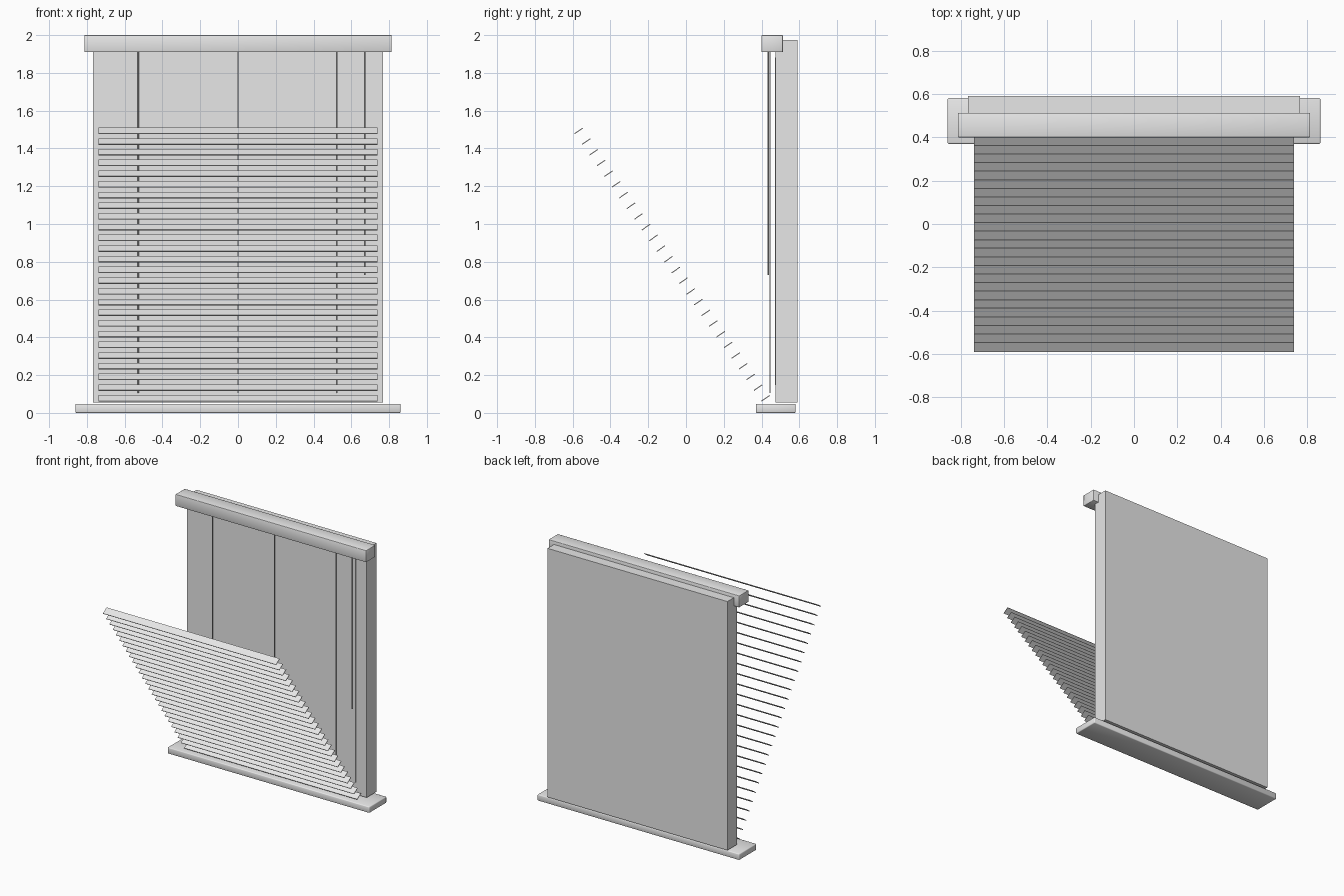
import bpy, bmesh, math
from mathutils import Matrix, Vector

cube = bpy.data.objects.get("Cube")
if cube:
    bpy.data.objects.remove(cube, do_unlink=True)

light_grey = bpy.data.materials.new("light_grey")
light_grey.use_nodes = True
GREY = (0.8, 0.8, 0.8, 1)
light_grey.diffuse_color = GREY
light_grey.node_tree.nodes["Principled BSDF"].inputs["Base Color"].default_value = GREY


def finish(name, bm, smooth=False):
    for f in bm.faces:
        f.smooth = smooth
    mesh = bpy.data.meshes.new(name)
    bm.to_mesh(mesh)
    bm.free()
    mesh.materials.append(light_grey)
    obj = bpy.data.objects.new(name, mesh)
    bpy.context.collection.objects.link(obj)
    return obj


def add_box(bm, center, size, tilt=0.0):
    matrix = (Matrix.Translation(center) @ Matrix.Rotation(tilt, 4, 'X')
              @ Matrix.Diagonal((*size, 1)))
    bmesh.ops.create_cube(bm, size=1, matrix=matrix)


def block(name, x, y, z, radius=0.0):
    """Box between (min, max) ranges, with softly shaded rounded edges if a radius is given."""
    bm = bmesh.new()
    add_box(bm, [sum(r) / 2 for r in (x, y, z)], [r[1] - r[0] for r in (x, y, z)])
    obj = finish(name, bm, smooth=radius > 0)
    if radius:
        mod = obj.modifiers.new("rounding", 'BEVEL')
        mod.width = radius
        mod.segments = 2


def rod(name, x, y, bottom, top, radius):
    bm = bmesh.new()
    bmesh.ops.create_cone(bm, cap_ends=True, segments=8, radius1=radius, radius2=radius,
                          depth=top - bottom,
                          matrix=Matrix.Translation((x, y, (top + bottom) / 2)))
    finish(name, bm)


# Head rail and window sill
block("head_rail", (-0.813, 0.813), (0.40, 0.513), (1.91, 2.0), 0.003)
block("sill", (-0.861, 0.861), (0.37, 0.581), (0.0, 0.048), 0.006)

# Window panel with a thin pane on its front
block("window_panel", (-0.767, 0.767), (0.473, 0.591), (0.056, 1.974))
block("window_pane", (-0.675, 0.675), (0.470, 0.478), (0.148, 1.881))

# Tilted slats, swung out from the sill
COUNT = 26
first, last = Vector((0, -0.568, 1.493)), Vector((0, 0.421, 0.077))
bm = bmesh.new()
for i in range(COUNT):
    add_box(bm, first.lerp(last, i / (COUNT - 1)), (1.476, 0.053, 0.005), math.radians(34.5))
finish("slats", bm)

# Ladder cords and tilt wand
for side, x in (("right", -0.528), ("middle", 0.0), ("left", 0.525)):
    rod(side + "_cord", x, 0.444, 0.105, 1.92, 0.003)
rod("tilt_wand", 0.67, 0.435, 0.73, 1.92, 0.004)
